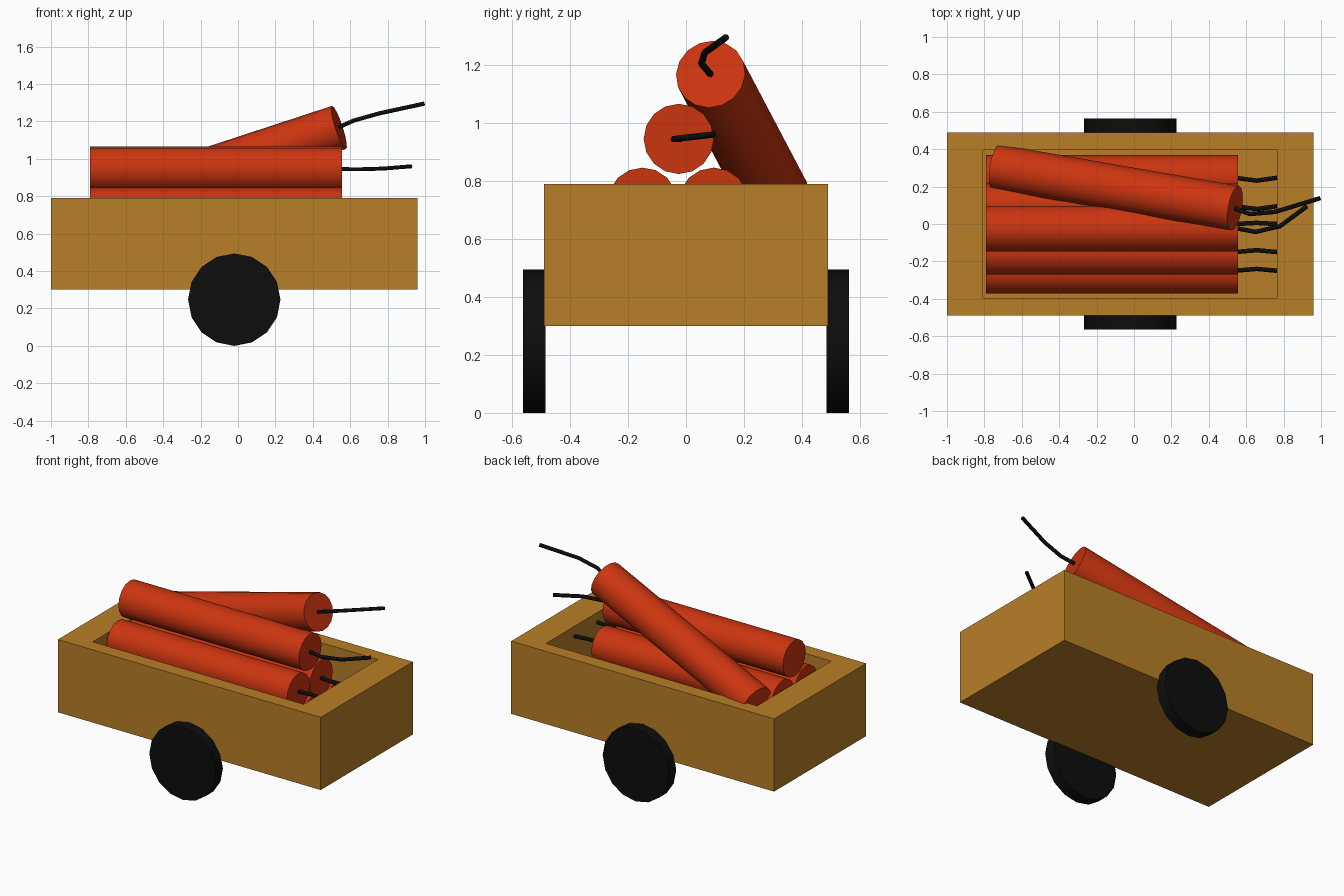
import bpy, bmesh, math
from mathutils import Vector

if "Cube" in bpy.data.objects:
    bpy.data.objects.remove(bpy.data.objects["Cube"])


def material(name, rgb):
    m = bpy.data.materials.new(name)
    m.diffuse_color = (*rgb, 1)
    m.use_nodes = True
    m.node_tree.nodes["Principled BSDF"].inputs["Base Color"].default_value = m.diffuse_color
    return m


WOOD = material("wood", (0.48, 0.21, 0.02))
RED = material("red_paper", (0.60, 0.035, 0.005))
BLACK = material("black", (0.004, 0.004, 0.004))


def rod(name, a, b, radius, sides, mat):
    """Capped cylinder running from point a to point b."""
    a, b = Vector(a), Vector(b)
    bpy.ops.mesh.primitive_cylinder_add(vertices=sides, radius=radius,
                                        depth=(b - a).length, location=(a + b) / 2)
    ob = bpy.context.object
    ob.name = name
    ob.rotation_mode = 'QUATERNION'
    ob.rotation_quaternion = (b - a).to_track_quat('Z', 'Y')
    ob.data.materials.append(mat)
    bpy.ops.object.shade_smooth_by_angle(angle=math.radians(35))
    return ob


def fuse(name, points):
    cu = bpy.data.curves.new(name, 'CURVE')
    cu.dimensions = '3D'
    cu.bevel_depth = 0.012
    cu.bevel_resolution = 1
    cu.use_fill_caps = True
    sp = cu.splines.new('POLY')
    sp.points.add(len(points) - 1)
    for p, co in zip(sp.points, points):
        p.co = (*co, 1)
    cu.materials.append(BLACK)
    bpy.context.collection.objects.link(bpy.data.objects.new(name, cu))


# Open wooden cart box: a block with its top inset and pushed down
bm = bmesh.new()
bmesh.ops.create_cube(bm, size=1)
for v in bm.verts:
    v.co = (v.co.x * 1.96 - 0.02, v.co.y * 0.98, v.co.z * 0.49 + 0.545)
top = max(bm.faces, key=lambda f: f.calc_center_median().z)
bmesh.ops.inset_individual(bm, faces=[top], thickness=0.05)
for v in top.verts:
    v.co.x = -0.02 + math.copysign(0.787, v.co.x + 0.02)
    v.co.y = math.copysign(0.395, v.co.y)
floor = bmesh.ops.extrude_discrete_faces(bm, faces=[top])["faces"][0]
for v in floor.verts:
    v.co.z = 0.39
bmesh.ops.recalc_face_normals(bm, faces=bm.faces)
me = bpy.data.meshes.new("cart_box")
bm.to_mesh(me)
bm.free()
me.materials.append(WOOD)
bpy.context.collection.objects.link(bpy.data.objects.new("cart_box", me))

# Two wheels
for side, s in (("front", -1), ("back", 1)):
    rod(f"{side}_wheel", (-0.02, s * 0.485, 0.247), (-0.02, s * 0.563, 0.247),
        0.247, 16, BLACK)

# Stacked sticks: (y, z, sideways kink of the short fuse)
stack = [(-0.25, 0.51, 0.01), (0.0, 0.51, 0.006), (0.247, 0.51, -0.015),
         (-0.15, 0.725, 0.01), (0.095, 0.725, -0.015)]
for i, (y, z, k) in enumerate(stack):
    rod(f"stick_{i + 1}", (-0.79, y, z), (0.555, y, z), 0.121, 16, RED)
    fuse(f"fuse_{i + 1}", [(0.54, y, z), (0.655, y + k, z), (0.765, y, z)])

# Top stick with a long fuse
rod("top_stick", (-0.79, -0.025, 0.945), (0.555, -0.025, 0.945), 0.121, 16, RED)
fuse("top_fuse", [(0.54, -0.022, 0.945), (0.65, -0.042, 0.944),
                  (0.78, -0.012, 0.948), (0.925, 0.095, 0.96)])

# Leaning stick with a long fuse
rod("leaning_stick", (-0.735, 0.305, 0.75), (0.54, 0.085, 1.168), 0.121, 16, RED)
fuse("leaning_fuse", [(0.53, 0.087, 1.165), (0.62, 0.053, 1.205),
                      (0.755, 0.065, 1.243), (0.995, 0.138, 1.295)])
